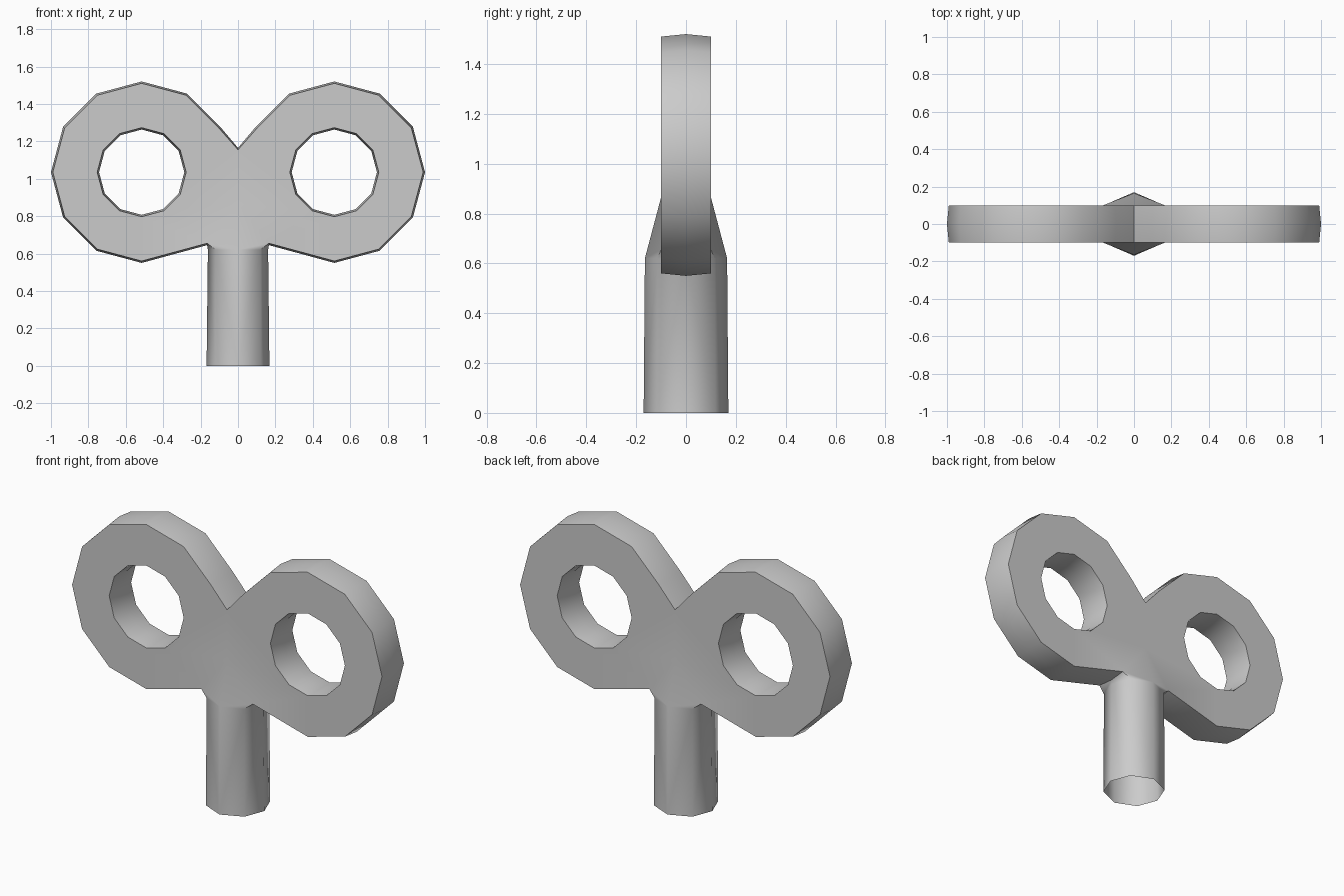
import bpy, bmesh
from math import sin, cos, radians

if "Cube" in bpy.data.objects:
    bpy.data.objects.remove(bpy.data.objects["Cube"])

CX, CZ = 0.515, 1.035          # centre of one ring
R_OUT, R_HOLE = 0.485, 0.228
HALF_T = 0.1                   # half thickness of the handle

bm = bmesh.new()
V = lambda x, y, z: bm.verts.new((x, y, z))


def ring(radius, y, special):
    """Twelve points round the ring centre; special replaces some by index."""
    pts = []
    for i in range(12):
        a = radians(30 * i)
        x, z = special.get(i, (CX + radius * cos(a), CZ + radius * sin(a)))
        pts.append(V(x, y, z))
    return pts


# Handle quarter (x > 0, y < 0): face edge and slightly raised middle ridge
face_out = ring(R_OUT - 0.01, -HALF_T, {6: (0, 1.155), 7: (0, 0.865), 8: (0.165, 0.655)})
mid_out = ring(R_OUT, 0, {6: (0, 1.165), 8: (0.165, 0.645)})
face_in = ring(R_HOLE + 0.01, -HALF_T, {})
mid_in = ring(R_HOLE, 0, {})
for i in range(12):
    j = (i + 1) % 12
    bm.faces.new((face_out[i], face_out[j], face_in[j], face_in[i]))
    bm.faces.new((face_in[i], face_in[j], mid_in[j], mid_in[i]))
    if i not in (6, 7):
        bm.faces.new((face_out[i], mid_out[i], mid_out[j], face_out[j]))

# Stem quarter, open at the bottom
top = [V(0, -0.165, 0.62), V(0.12, -0.115, 0.62), V(0.161, 0, 0.62)]
low = [V(0, -0.17, 0), V(0.123, -0.117, 0), V(0.168, 0, 0)]
for i in range(2):
    bm.faces.new((low[i], low[i + 1], top[i + 1], top[i]))

# Sloping shoulder joining stem and handle
b, c = face_out[7], face_out[8]
bm.faces.new((top[0], c, b))
bm.faces.new((top[0], top[1], c))
bm.faces.new((top[1], top[2], mid_out[8], c))

# Mirror to the full key
bmesh.ops.delete(bm, geom=[v for v in bm.verts if not v.link_faces], context='VERTS')
for axis in 'XY':
    bmesh.ops.mirror(bm, geom=bm.verts[:] + bm.edges[:] + bm.faces[:], axis=axis, merge_dist=0.001)
    bmesh.ops.remove_doubles(bm, verts=bm.verts[:], dist=0.001)
bmesh.ops.recalc_face_normals(bm, faces=bm.faces[:])

mesh = bpy.data.meshes.new("winding_key")
bm.to_mesh(mesh)
bm.free()
key = bpy.data.objects.new("winding_key", mesh)
bpy.context.collection.objects.link(key)
bpy.context.view_layer.objects.active = key
key.select_set(True)
bpy.ops.object.shade_smooth_by_angle(angle=radians(55))
